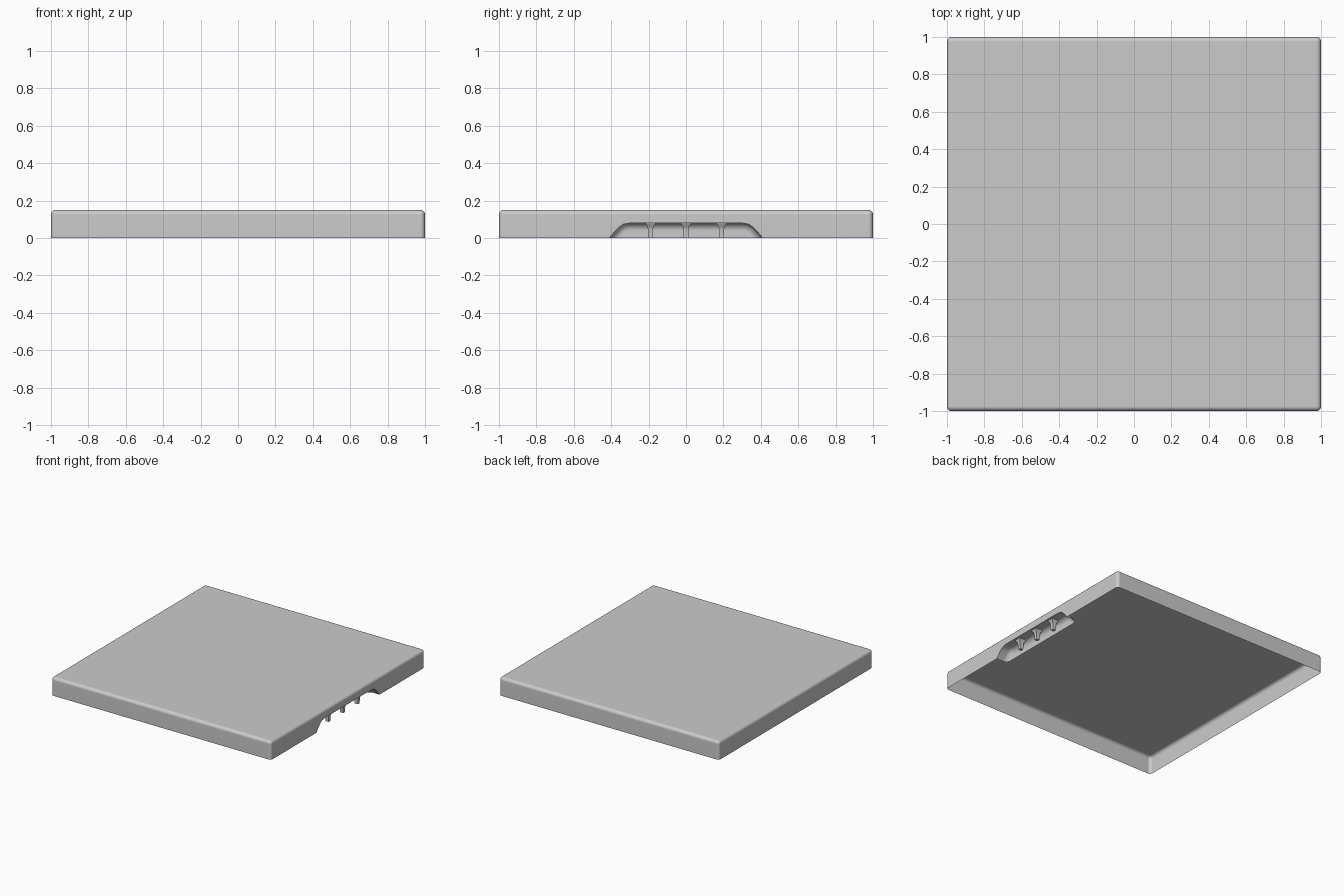
import bpy, bmesh
from math import sin, cos, radians

if "Cube" in bpy.data.objects:
    bpy.data.objects.remove(bpy.data.objects["Cube"], do_unlink=True)

grey = bpy.data.materials.new("plain_grey")
grey.use_nodes = True
COLOUR = (0.6, 0.6, 0.6, 1)
grey.diffuse_color = COLOUR
grey.node_tree.nodes["Principled BSDF"].inputs["Base Color"].default_value = COLOUR

HEIGHT, ROUND = 0.15, 0.025


def make_object(name, bm):
    bmesh.ops.recalc_face_normals(bm, faces=bm.faces)
    mesh = bpy.data.meshes.new(name)
    bm.to_mesh(mesh)
    bm.free()
    mesh.materials.append(grey)
    obj = bpy.data.objects.new(name, mesh)
    bpy.context.collection.objects.link(obj)
    return obj


def loft(bm, rings, cap_start=True, cap_end=True):
    """Skin a list of closed rings with equal point counts."""
    loops = [[bm.verts.new(p) for p in ring] for ring in rings]
    for a, b in zip(loops, loops[1:]):
        for i in range(len(a)):
            j = (i + 1) % len(a)
            bm.faces.new((a[i], a[j], b[j], b[i]))
    if cap_start:
        bm.faces.new(loops[0])
    if cap_end:
        bm.faces.new(loops[-1])


def smooth(obj, angle):
    bpy.ops.object.select_all(action='DESELECT')
    obj.select_set(True)
    bpy.context.view_layer.objects.active = obj
    bpy.ops.object.shade_smooth_by_angle(angle=radians(angle))


# Slab with rounded top and upright edges
bm = bmesh.new()
bmesh.ops.create_cube(bm, size=1)
for v in bm.verts:
    v.co = (v.co.x * 2, v.co.y * 2, (v.co.z + 0.5) * HEIGHT)
rounded = [e for e in bm.edges if max(v.co.z for v in e.verts) > 0.01]
bmesh.ops.bevel(bm, geom=rounded, offset=ROUND, segments=5, profile=0.5,
                affect='EDGES')
cover = make_object("cover_shell", bm)

# Scooped recess: half outline as (y, z, direction of inset)
half = [(0.41, -0.05, 0), (0.41, 0, 0), (0.385, 0.03, 35),
        (0.36, 0.057, 50), (0.335, 0.074, 70), (0.30, 0.08, 90)]


def recess_ring(x, inset):
    side = [(y - inset * cos(radians(a)), z - inset * sin(radians(a)))
            for y, z, a in half]
    return ([(x, y, z) for y, z in side]
            + [(x, -y, z) for y, z in reversed(side)])


rings = [recess_ring(1.05, 0), recess_ring(0.94, 0)]
for k in range(1, 7):
    t = radians(15 * k)
    rings.append(recess_ring(0.94 - 0.04 * sin(t), 0.04 * (1 - cos(t))))
bm = bmesh.new()
loft(bm, rings)
cutter = make_object("recess_cutter", bm)

cut = cover.modifiers.new("recess", 'BOOLEAN')
cut.operation = 'DIFFERENCE'
cut.solver = 'EXACT'
cut.object = cutter
bpy.context.view_layer.objects.active = cover
bpy.ops.object.modifier_apply(modifier=cut.name)
bpy.data.objects.remove(cutter, do_unlink=True)

# Open underside
bm = bmesh.new()
bm.from_mesh(cover.data)
under = [f for f in bm.faces if all(abs(v.co.z) < 1e-4 for v in f.verts)]
bmesh.ops.delete(bm, geom=under, context='FACES')
bm.to_mesh(cover.data)
bm.free()
smooth(cover, 40)
weighted = cover.modifiers.new("clean_shading", 'WEIGHTED_NORMAL')
weighted.keep_sharp = True

# Flared pins hanging from the recess ceiling
for name, y in (("front", -0.19), ("middle", 0), ("back", 0.19)):
    bm = bmesh.new()
    rings = []
    for z, w in ((0, 0.012), (0.045, 0.013), (0.062, 0.017), (0.072, 0.024),
                 (0.08, 0.027)):
        rings.append([(0.95 + sx * w * 1.2, y + sy * w, z)
                      for sx, sy in ((-1, -1), (1, -1), (1, 1), (-1, 1))])
    loft(bm, rings, cap_end=False)
    pin = make_object(name + "_pin", bm)
    smooth(pin, 40)
